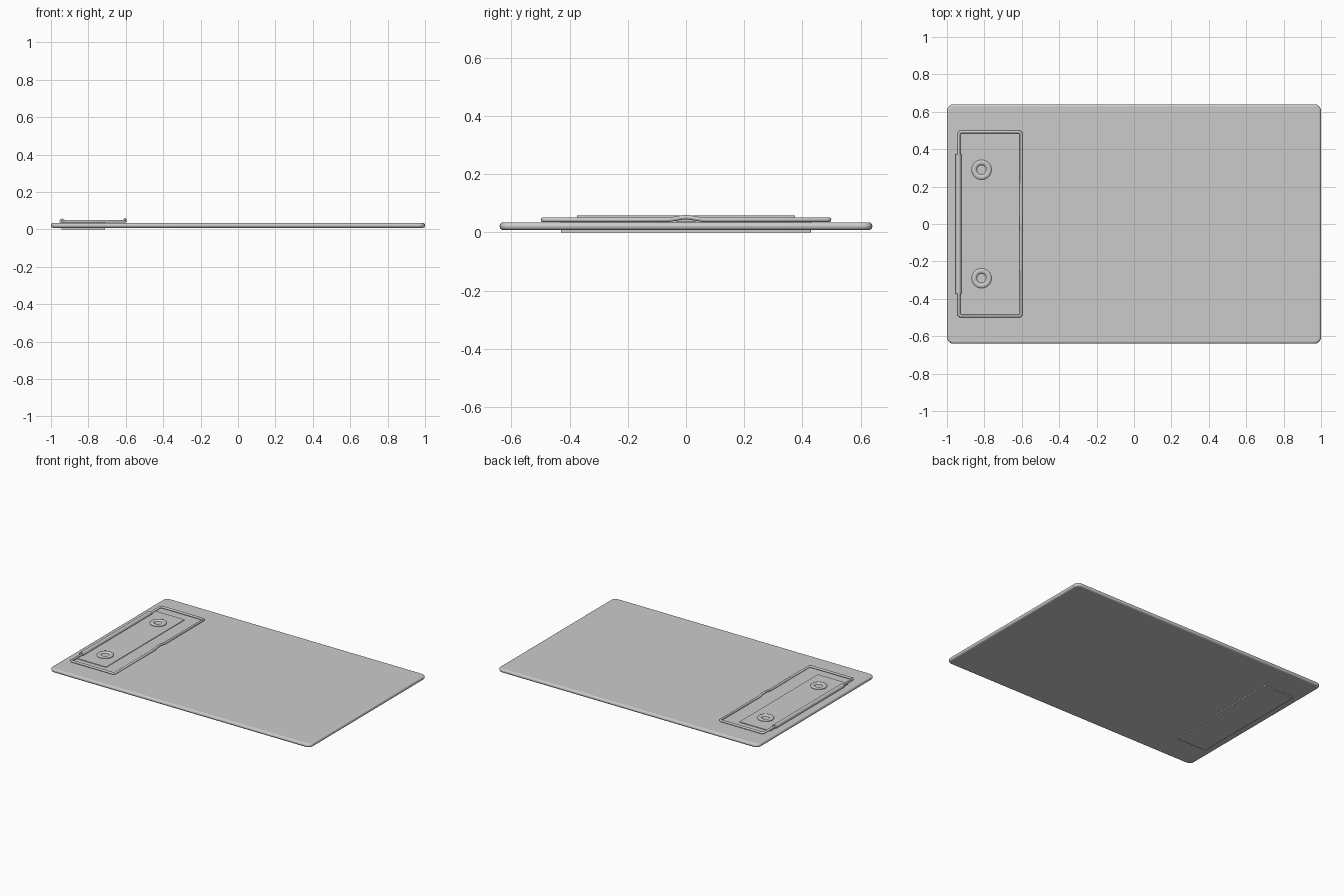
import bpy, bmesh, math

if "Cube" in bpy.data.objects:
    bpy.data.objects.remove(bpy.data.objects["Cube"])

WIRE_Z, WIRE_R = 0.043, 0.008


def finish(name, bm):
    bmesh.ops.recalc_face_normals(bm, faces=bm.faces)
    mesh = bpy.data.meshes.new(name)
    bm.to_mesh(mesh)
    bm.free()
    ob = bpy.data.objects.new(name, mesh)
    bpy.context.collection.objects.link(ob)
    return ob


def smooth(ob, angle=40):
    bpy.ops.object.select_all(action='DESELECT')
    ob.select_set(True)
    bpy.context.view_layer.objects.active = ob
    bpy.ops.object.shade_smooth_by_angle(angle=math.radians(angle))


def rounded_slab(name, x0, x1, hy, z0, z1, corner, edge, segs=5):
    """Flat slab with rounded plan corners and rounded rim."""
    bm = bmesh.new()
    cx, hx = (x0 + x1) / 2, (x1 - x0) / 2
    verts = []
    for k, (sx, sy) in enumerate([(1, 1), (-1, 1), (-1, -1), (1, -1)]):
        for i in range(segs + 1):
            a = math.pi / 2 * (k + i / segs)
            verts.append(bm.verts.new((cx + sx * (hx - corner) + corner * math.cos(a),
                                       sy * (hy - corner) + corner * math.sin(a), z0)))
    base = bm.faces.new(verts)
    top = bmesh.ops.extrude_face_region(bm, geom=[base], use_keep_orig=True)
    moved = [v for v in top['geom'] if isinstance(v, bmesh.types.BMVert)]
    bmesh.ops.translate(bm, verts=moved, vec=(0, 0, z1 - z0))
    ob = finish(name, bm)
    if edge:
        bev = ob.modifiers.new("rim", 'BEVEL')
        bev.width, bev.segments = edge, 4
        bev.limit_method, bev.angle_limit = 'ANGLE', math.radians(50)
    smooth(ob)
    return ob


def lathe(name, profile, loc, steps=32):
    bm = bmesh.new()
    vs = [bm.verts.new((r, 0, z)) for r, z in profile]
    es = [bm.edges.new(p) for p in zip(vs, vs[1:])]
    bmesh.ops.spin(bm, geom=vs + es, axis=(0, 0, 1), cent=(0, 0, 0),
                   angle=math.tau, steps=steps, use_duplicate=False)
    bmesh.ops.remove_doubles(bm, verts=bm.verts, dist=1e-5)
    ob = finish(name, bm)
    ob.location = loc
    smooth(ob)
    return ob


# writing board
rounded_slab("board", -1, 1, 0.64, 0.008, 0.034, 0.035, 0.012)

# mounting plates below and above the board
rounded_slab("back_plate", -0.945, -0.71, 0.43, 0.0, 0.010, 0.006, 0)
rounded_slab("clip_plate", -0.945, -0.71, 0.43, 0.032, 0.038, 0.006, 0)

# rolled hinge sleeve along the plate edge
bpy.ops.mesh.primitive_cylinder_add(vertices=20, radius=0.0155, depth=0.75,
                                    location=(-0.939, 0, 0.0415),
                                    rotation=(math.pi / 2, 0, 0))
sleeve = bpy.context.object
sleeve.name = "hinge_sleeve"
smooth(sleeve)

# rivets with a recessed centre
rivet = [(0.053, 0.0), (0.053, 0.005), (0.049, 0.009), (0.042, 0.011), (0.034, 0.010),
         (0.028, 0.007), (0.025, 0.002), (0, 0.002)]
for side, label in ((1, "back"), (-1, "front")):
    lathe("rivet_" + label, rivet, (-0.815, side * 0.29, 0.037))

# bent wire clip, raised to a small peak in the middle of its gripping edge
xl, xr, hy = -0.936, -0.604, 0.492
half = [(xr, 0, 0.009), (xr, 0.012, 0.008), (xr, 0.06, 0.0), (xr, hy - 0.008, 0),
        (xr - 0.008, hy, 0), (xl + 0.008, hy, 0), (xl, hy - 0.008, 0)]
path = half + [(x, -y, z) for x, y, z in reversed(half[1:])]
curve = bpy.data.curves.new("wire_clip", 'CURVE')
curve.dimensions = '3D'
curve.bevel_depth, curve.bevel_resolution = WIRE_R, 3
spline = curve.splines.new('POLY')
spline.points.add(len(path) - 1)
for p, (x, y, z) in zip(spline.points, path):
    p.co = (x, y, WIRE_Z + z, 1)
spline.use_cyclic_u = True
wire = bpy.data.objects.new("wire_clip", curve)
bpy.context.collection.objects.link(wire)
bpy.ops.object.select_all(action='DESELECT')
wire.select_set(True)
bpy.context.view_layer.objects.active = wire
bpy.ops.object.convert(target='MESH')
smooth(bpy.context.object, 50)
